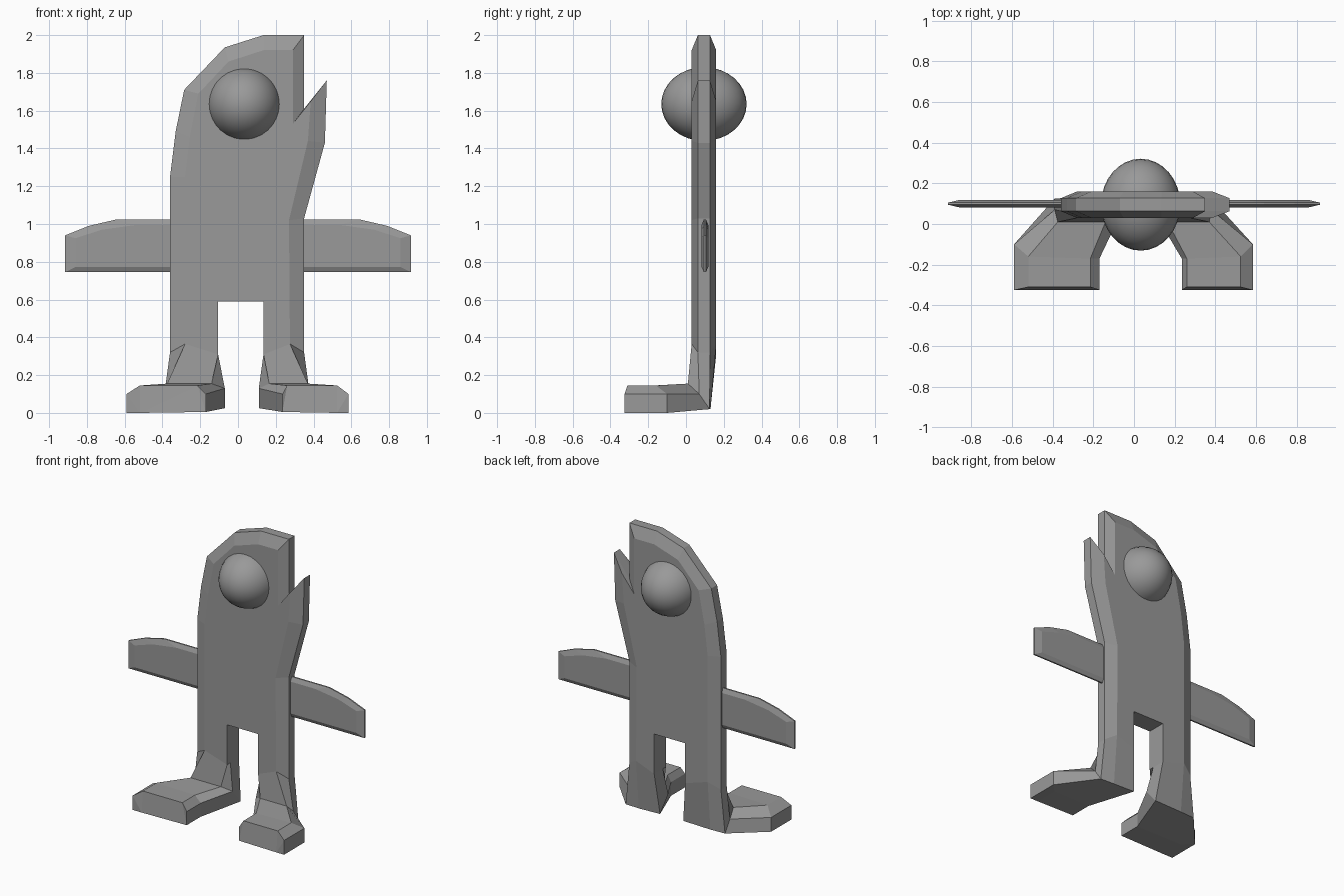
import bpy, bmesh, math

if "Cube" in bpy.data.objects:
    bpy.data.objects.remove(bpy.data.objects["Cube"])

grey = bpy.data.materials.new("mid_grey")
grey.diffuse_color = (0.32, 0.32, 0.32, 1)
grey.use_nodes = True
grey.node_tree.nodes["Principled BSDF"].inputs["Base Color"].default_value = grey.diffuse_color


def loft(name, rings, cap_start=True):
    """Join equal-length closed rings of points and cap the ends."""
    bm = bmesh.new()
    rows = [[bm.verts.new(p) for p in ring] for ring in rings]
    n = len(rows[0])
    for a, b in zip(rows, rows[1:]):
        for i in range(n):
            j = (i + 1) % n
            bm.faces.new((a[i], a[j], b[j], b[i]))
    if cap_start:
        bm.faces.new(rows[0])
    bm.faces.new(rows[-1][::-1])
    bmesh.ops.remove_doubles(bm, verts=bm.verts, dist=1e-5)
    bmesh.ops.dissolve_degenerate(bm, edges=bm.edges, dist=1e-5)
    bmesh.ops.triangulate(bm, faces=[f for f in bm.faces if len(f.verts) > 4])
    bmesh.ops.recalc_face_normals(bm, faces=bm.faces)
    mesh = bpy.data.meshes.new(name)
    bm.to_mesh(mesh)
    bm.free()
    mesh.materials.append(grey)
    obj = bpy.data.objects.new(name, mesh)
    bpy.context.collection.objects.link(obj)
    return obj


def plate(name, outer, inner, y, half, edge):
    """Flat slab with a bevelled rim: inner outline on both faces, outer at the rim."""
    layers = [(inner, -half), (outer, -edge), (outer, edge), (inner, half)]
    return loft(name, [[(x, y + d, z) for x, z in o] for o, d in layers])


# Body with open mouth and upper legs
legs = [(.135, .31), (.135, .59), (-.105, .59), (-.105, .31)]
outer = [(-.36, .32), (-.36, 1.25), (-.33, 1.49), (-.285, 1.71), (-.07, 1.935),
         (.135, 2), (.35, 2), (.35, 1.61), (.47, 1.76), (.46, 1.43),
         (.35, 1.03), (.35, .32)] + legs
inner = [(-.28, .365), (-.28, 1.25), (-.255, 1.46), (-.21, 1.69), (-.05, 1.86),
         (.135, 1.92), (.29, 1.92), (.29, 1.53), (.385, 1.65), (.37, 1.44),
         (.27, 1.02), (.275, .365)] + legs
plate("body", outer, inner, .095, .065, .032)

# Fins
fin_outer = [(.34, 1.025), (.64, 1.025), (.79, .99), (.915, .94), (.915, .745), (.34, .745)]
fin_inner = [(.34, .995), (.54, .995), (.72, .97), (.86, .925), (.86, .772), (.34, .772)]
for side, s in (("left", -1), ("right", 1)):
    plate(side + "_fin", [(s * x, z) for x, z in fin_outer],
          [(s * x, z) for x, z in fin_inner], .1, .018, .005)


# Ankles and turned-out feet
def foot(name, heel, leg, top, toe_in, toe_top, shin, side, cuff, ankle, top_out, toe_out):
    rings = [
        [(leg, .16, .31), (leg, .065, .31), (leg, .03, .31), (shin, .03, .365),
         (side, .063, .32), (side, .127, .32), (shin, .16, .365)],
        [(heel, .13, .025), (heel, .04, .13), (top, .01, .155), (cuff, .01, .155),
         (ankle, .07, .1), (ankle, .125, .02), (shin, .13, .02)],
        [(toe_in, -.17, .005), (toe_in, -.17, .1), (toe_top, -.17, .145), (top_out, -.16, .145),
         (toe_out, -.1, .1), (toe_out, -.1, 0), (top_out, -.16, 0)]]
    rings.append([(x, -.31 if z > .12 else -.325, z) for x, y, z in rings[-1]])
    loft(name, rings, cap_start=False)


foot("left_foot", -.07, -.105, -.14, -.17, -.215, -.28, -.36, -.375, -.39, -.52, -.59)
foot("right_foot", .11, .135, .165, .235, .26, .275, .35, .37, .38, .525, .585)

# Eye ball passing through the head
bpy.ops.mesh.primitive_uv_sphere_add(segments=32, ring_count=16, radius=1,
                                     location=(.033, .095, 1.635))
eye = bpy.context.object
eye.name = "eyes"
eye.scale = (.195, .226, .195)
eye.data.materials.append(grey)
bpy.ops.object.shade_smooth()
